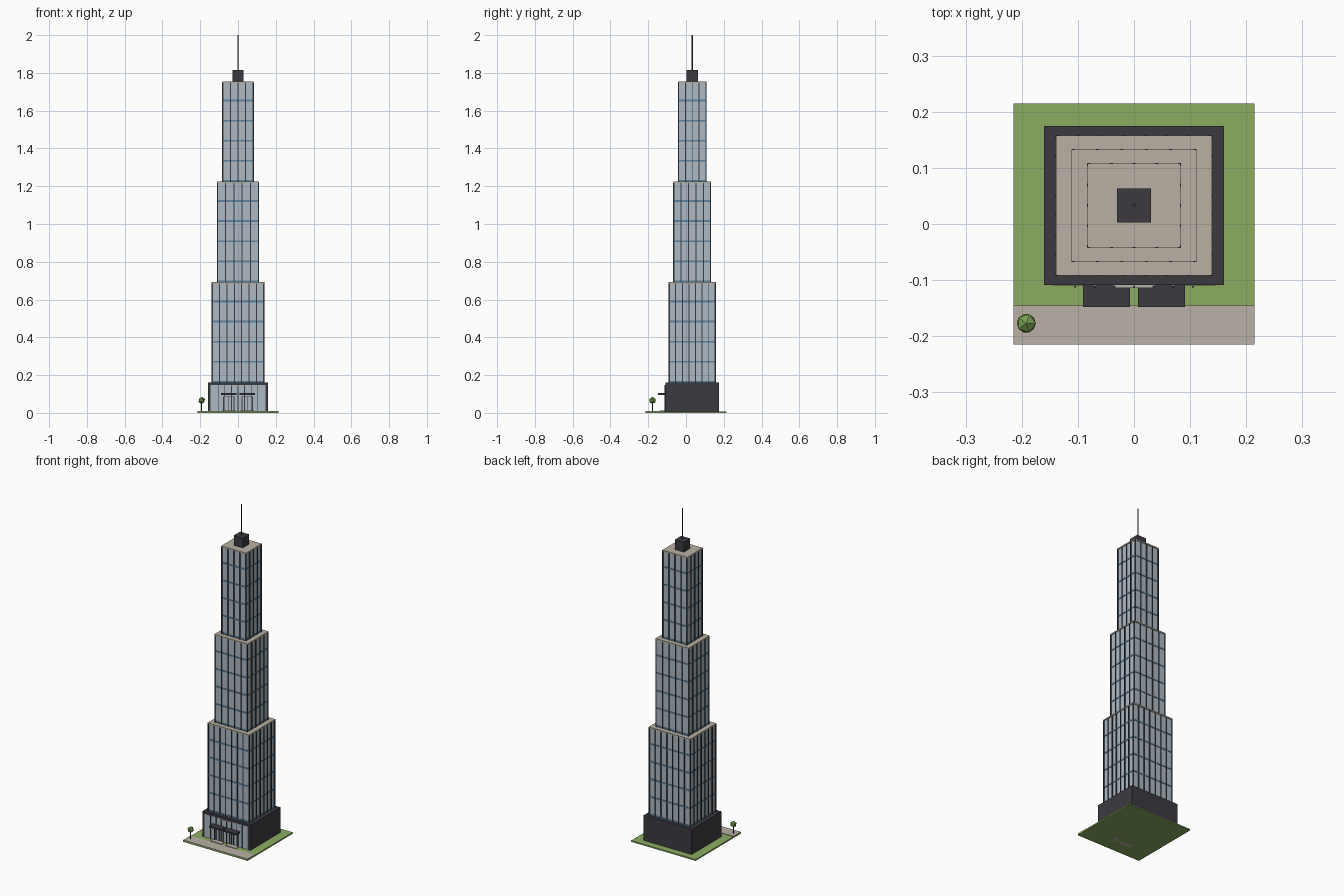
import bpy, bmesh
from mathutils import Matrix, Vector

if "Cube" in bpy.data.objects:
    bpy.data.objects.remove(bpy.data.objects["Cube"])


def material(name, r, g, b):
    m = bpy.data.materials.new(name)
    lin = [((c / 255 + 0.055) / 1.055) ** 2.4 for c in (r, g, b)]
    m.diffuse_color = (*lin, 1)
    m.use_nodes = True
    m.node_tree.nodes["Principled BSDF"].inputs["Base Color"].default_value = m.diffuse_color
    return m


GLASS = material("pale glass", 172, 186, 196)
BAND = material("blue spandrel", 92, 132, 160)
DARK = material("dark metal", 60, 58, 64)
STONE = material("beige stone", 184, 176, 163)
PAVING = material("paving grey", 184, 177, 167)
GRASS = material("lawn green", 140, 172, 98)
LEAF = material("leaf green", 122, 162, 82)
CY = 0.033  # tower centre in y


def finish(name, bm, mat):
    me = bpy.data.meshes.new(name)
    bm.to_mesh(me)
    bm.free()
    me.materials.append(mat)
    ob = bpy.data.objects.new(name, me)
    bpy.context.collection.objects.link(ob)
    return ob


def boxes(name, mat, *spans):
    """One object from boxes given as (x0, x1, y0, y1, z0, z1)."""
    bm = bmesh.new()
    for x0, x1, y0, y1, z0, z1 in spans:
        mid = Vector((x0 + x1, y0 + y1, z0 + z1)) / 2
        size = Matrix.Diagonal((x1 - x0, y1 - y0, z1 - z0, 1))
        bmesh.ops.create_cube(bm, size=1, matrix=Matrix.Translation(mid) @ size)
    return finish(name, bm, mat)


def rod(name, mat, x, y, z0, z1, r, sides):
    bm = bmesh.new()
    bmesh.ops.create_cone(bm, cap_ends=True, segments=sides, radius1=r, radius2=r,
                          depth=z1 - z0, matrix=Matrix.Translation((x, y, (z0 + z1) / 2)))
    return finish(name, bm, mat)


def centred(hx, hy, z0, z1):
    return (-hx, hx, CY - hy, CY + hy, z0, z1)


# Site: lawn slab with a pavement strip on the front
boxes("lawn", GRASS, (-0.215, 0.215, -0.215, 0.215, 0, 0.008))
boxes("pavement", PAVING, (-0.215, 0.215, -0.215, -0.145, 0.008, 0.011))

# Podium: dark block, glazed on the front only
boxes("podium", DARK, centred(0.16, 0.142, 0.004, 0.16))
F = CY - 0.142
boxes("storefront_glass", GLASS, (-0.145, 0.145, F - 0.001, F + 0.004, 0.008, 0.147))
boxes("storefront_mullions", DARK,
      *[(x - 0.002, x + 0.002, F - 0.004, F, 0.008, 0.147)
        for x in (-0.105, -0.07, -0.035, 0, 0.035, 0.07, 0.105)])
boxes("sign_plate", STONE, (-0.035, 0.035, F - 0.005, F, 0.139, 0.146))

# Two entrances: step, framed double door, canopy
for side, c in (("left", -0.049), ("right", 0.049)):
    boxes(side + "_step", PAVING, (c - 0.036, c + 0.036, F - 0.03, F + 0.004, 0, 0.012))
    boxes(side + "_door_frame", DARK,
          *[(c + d - 0.002, c + d + 0.002, F - 0.006, F, 0.01, 0.085) for d in (-0.028, 0, 0.028)],
          (c - 0.03, c + 0.03, F - 0.006, F, 0.083, 0.088))
    boxes(side + "_canopy", DARK, (c - 0.042, c + 0.042, F - 0.039, F, 0.095, 0.104))


# Tower tiers: glass core, blue floor bands, dark mullions, stone cap
def tier(name, hx, hy, z0, z1, bays, floors=5):
    gx, gy = hx - 0.004, hy - 0.004
    boxes(name + "_glass", GLASS, centred(gx, gy, z0, z1 - 0.005))
    step = (z1 - z0) / floors
    boxes(name + "_bands", BAND,
          *[centred(gx + 0.002, gy + 0.002, z0 + i * step, z0 + i * step + 0.009)
            for i in range(floors)])
    bars, w = [], 0.0025
    for i in range(bays + 1):
        t = 2 * i / bays - 1
        x, y = t * (hx - w), CY + t * (hy - w)
        for s in (-1, 1):
            ya, yb = sorted((CY + s * (gy - 0.002), CY + s * (hy + 0.0005)))
            xa, xb = sorted((s * (gx - 0.002), s * (hx + 0.0005)))
            bars.append((x - w, x + w, ya, yb, z0, z1 - 0.006))
            if 0 < i < bays:
                bars.append((xa, xb, y - w, y + w, z0, z1 - 0.006))
            else:  # corner posts share the front and back bars
                bars.append((xa, xb, y - w, y + w, z0, z1 - 0.007))
    boxes(name + "_mullions", DARK, *bars)
    boxes(name + "_cap", STONE, centred(hx, hy, z1 - 0.008, z1))


tier("lower_tier", 0.139, 0.125, 0.16, 0.692, 7)
tier("middle_tier", 0.111, 0.1, 0.692, 1.224, 5)
tier("upper_tier", 0.083, 0.075, 1.224, 1.755, 4)

# Roof plant room and mast
boxes("plant_room", DARK, centred(0.03, 0.03, 1.75, 1.815))
rod("mast", DARK, 0, CY, 1.81, 2.0, 0.0035, 6)

# Street tree
rod("tree_trunk", DARK, -0.192, -0.177, 0.01, 0.055, 0.003, 6)
bm = bmesh.new()
bmesh.ops.create_icosphere(bm, subdivisions=1, radius=0.019,
                           matrix=Matrix.Translation((-0.192, -0.177, 0.066)))
finish("tree_crown", bm, LEAF)
